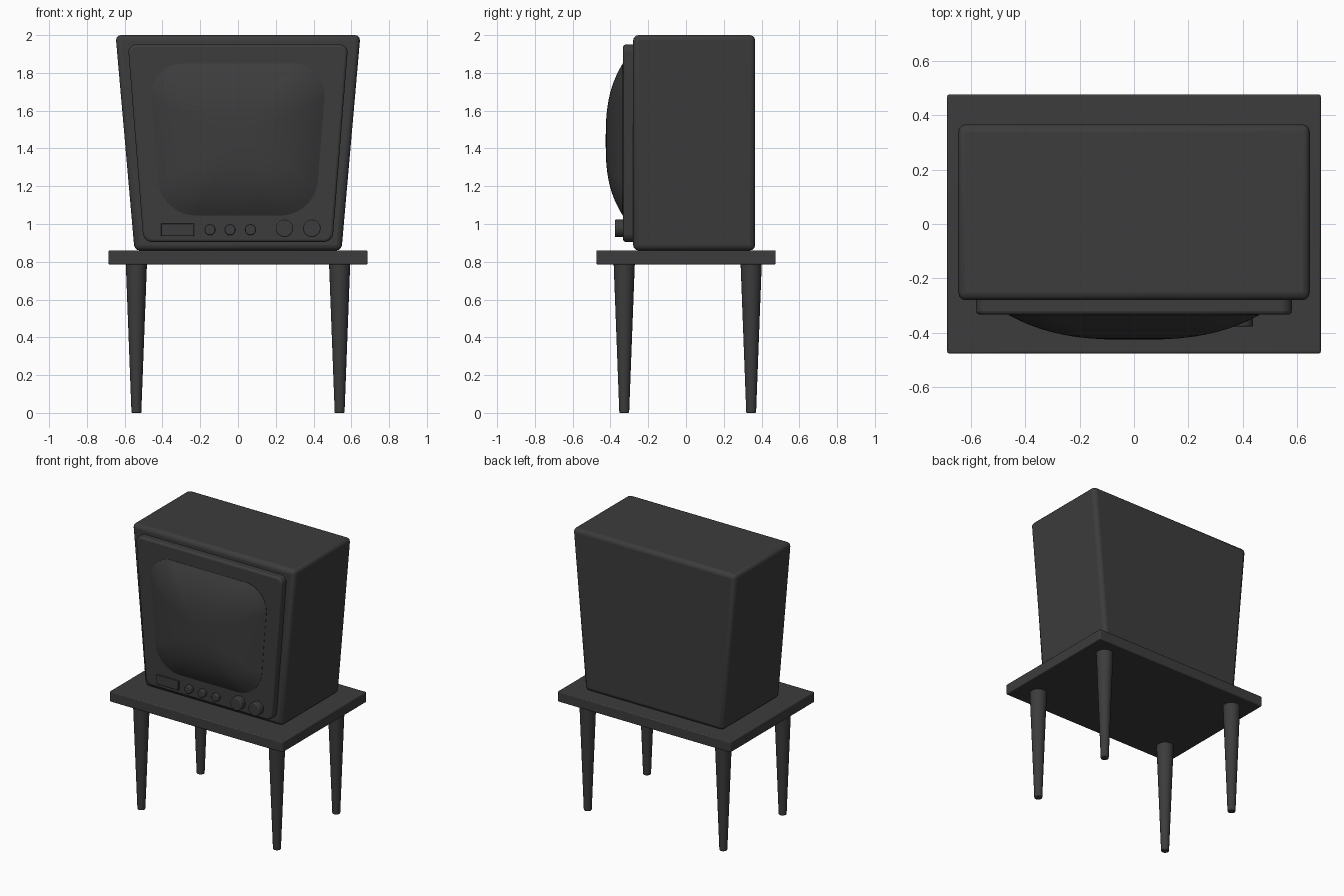
import bpy, bmesh, math
from mathutils import Vector

if "Cube" in bpy.data.objects:
    bpy.data.objects.remove(bpy.data.objects["Cube"])

dark = bpy.data.materials.new("dark_grey")
dark.diffuse_color = (0.045, 0.045, 0.045, 1)
dark.use_nodes = True
dark.node_tree.nodes["Principled BSDF"].inputs["Base Color"].default_value = dark.diffuse_color


def finish(name, bm, bevel=0, segments=3):
    bmesh.ops.recalc_face_normals(bm, faces=bm.faces[:])
    mesh = bpy.data.meshes.new(name)
    bm.to_mesh(mesh)
    bm.free()
    ob = bpy.data.objects.new(name, mesh)
    bpy.context.collection.objects.link(ob)
    mesh.materials.append(dark)
    if bevel:
        mod = ob.modifiers.new("rounded_edges", 'BEVEL')
        mod.width, mod.segments = bevel, segments
        mod.limit_method, mod.angle_limit = 'ANGLE', math.radians(40)
    bpy.ops.object.select_all(action='DESELECT')
    ob.select_set(True)
    bpy.context.view_layer.objects.active = ob
    bpy.ops.object.shade_smooth_by_angle(angle=math.radians(35))
    return ob


def trapezoid(top, bottom, z0, z1):
    return [(-bottom, z0), (bottom, z0), (top, z1), (-top, z1)]


def rounded(corners, radii, steps=8):
    """Replace each polygon corner by an arc-like curve."""
    pts = []
    for i, (c, r) in enumerate(zip(corners, radii)):
        c = Vector(c)
        a = (Vector(corners[i - 1]) - c).normalized()
        b = (Vector(corners[(i + 1) % len(corners)]) - c).normalized()
        half = a.angle(b) / 2
        centre = c + (a + b).normalized() * r / math.sin(half)
        p, q = c + a * r / math.tan(half) - centre, c + b * r / math.tan(half) - centre
        for k in range(steps + 1):
            t = k / steps
            pts.append(centre + p.lerp(q, t).normalized() * r)
    return pts


def loft(name, outline, rings, zc=0, bevel=0):
    """Skin copies of an xz outline, each ring = (scale, y), scaled about (0, zc)."""
    bm = bmesh.new()
    loops = [[bm.verts.new((x * s, y, zc + (z - zc) * s)) for x, z in outline]
             for s, y in rings]
    n = len(outline)
    for a, b in zip(loops, loops[1:]):
        for i in range(n):
            j = (i + 1) % n
            bm.faces.new((a[i], a[j], b[j], b[i]))
    bm.faces.new(loops[0])
    bm.faces.new(loops[-1])
    return finish(name, bm, bevel)


def box(name, x0, x1, y0, y1, z0, z1, bevel):
    return loft(name, [(x0, z0), (x1, z0), (x1, z1), (x0, z1)], [(1, y0), (1, y1)], bevel=bevel)


def knob(name, x, z, r, front):
    ring = [(x + r * math.cos(2 * math.pi * i / 32), z + r * math.sin(2 * math.pi * i / 32))
            for i in range(32)]
    loft(name, ring, [(1, -0.32), (1, front)], bevel=0.006)


# Tapered cabinet and its front panel
loft("cabinet", trapezoid(0.648, 0.548, 0.86, 2.0), [(1, -0.28), (1, 0.366)], bevel=0.028)
loft("front_panel", rounded(trapezoid(0.583, 0.5, 0.905, 1.95), [0.05, 0.05, 0.04, 0.04]),
     [(1, -0.26), (1, -0.333)], bevel=0.014)

# Bulging screen
screen = rounded(trapezoid(0.473, 0.408, 1.045, 1.85), [0.2, 0.2, 0.165, 0.165], 12)
rings = [(1, -0.32)]
for k in range(13):
    s = 1 - 0.08 * k
    rings.append((s, -0.335 - 0.09 * (1 - s ** 2.8)))
loft("screen", screen, rings, zc=1.44)

# Controls along the bottom of the panel
box("control_plate", -0.408, -0.233, -0.345, -0.32, 0.936, 1.003, 0.004)
for i, x in enumerate((-0.148, -0.042, 0.066)):
    knob(f"small_knob_{i + 1}", x, 0.969, 0.028, -0.362)
for i, x in enumerate((0.246, 0.391)):
    knob(f"large_knob_{i + 1}", x, 0.977, 0.046, -0.377)

# Table top and tapered legs
box("table_top", -0.686, 0.686, -0.475, 0.475, 0.786, 0.86, 0.006)
for row, y in (("front", -0.327), ("rear", 0.345)):
    for side, x in (("left", -0.538), ("right", 0.538)):
        bm = bmesh.new()
        bmesh.ops.create_cone(bm, cap_ends=True, segments=24, radius1=0.026,
                              radius2=0.056, depth=0.79)
        bmesh.ops.translate(bm, verts=bm.verts[:], vec=(x, y, 0.395))
        finish(f"{row}_{side}_leg", bm, 0.004, 2)
